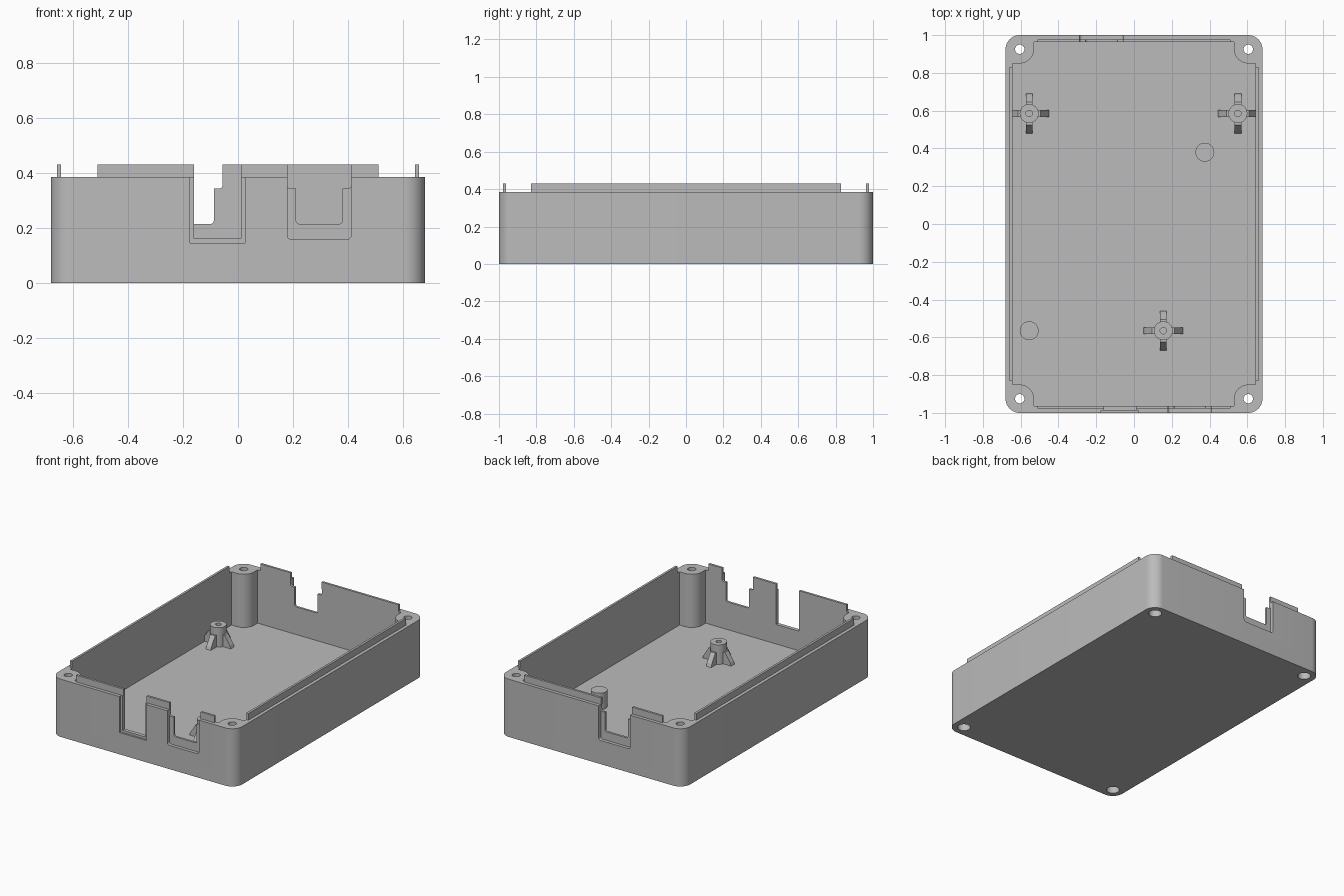
import bpy, bmesh
from math import sin, cos, pi, radians
from mathutils import Matrix, Vector

old = bpy.data.objects.get("Cube")
if old:
    bpy.data.objects.remove(old, do_unlink=True)

grey = bpy.data.materials.new("plain grey plastic")
grey.use_nodes = True
colour = (0.5, 0.5, 0.5, 1)
grey.diffuse_color = colour
grey.node_tree.nodes["Principled BSDF"].inputs["Base Color"].default_value = colour

HX, HY, TOP, LIP_TOP, FLOOR = 0.68, 1.0, 0.385, 0.43, 0.03
IX, IY = 0.643, 0.963          # inner wall faces
PX, PY, PR = 0.605, 0.925, 0.075   # corner posts


def arc(cx, cy, r, a0, a1, n=10):
    angles = [radians(a0 + (a1 - a0) * i / n) for i in range(n + 1)]
    return [(cx + r * cos(a), cy + r * sin(a)) for a in angles]


def rounded_rect(x0, x1, y0, y1, r):
    pts = []
    for cx, cy, a in ((x1 - r, y1 - r, 0), (x0 + r, y1 - r, 90),
                      (x0 + r, y0 + r, 180), (x1 - r, y0 + r, 270)):
        pts += arc(cx, cy, r, a, a + 90)
    return pts


def prism(name, pts, lo, hi, upright=False):
    """Extrude a profile along z, or along y when upright (profile in x, z)."""
    bm = bmesh.new()
    place = (lambda p, h: (p[0], h, p[1])) if upright else (lambda p, h: (p[0], p[1], h))
    face = bm.faces.new([bm.verts.new(place(p, lo)) for p in pts])
    new = bmesh.ops.extrude_face_region(bm, geom=[face])["geom"]
    shift = (0, hi - lo, 0) if upright else (0, 0, hi - lo)
    bmesh.ops.translate(bm, vec=shift, verts=[v for v in new if isinstance(v, bmesh.types.BMVert)])
    bmesh.ops.recalc_face_normals(bm, faces=bm.faces)
    mesh = bpy.data.meshes.new(name)
    bm.to_mesh(mesh)
    bm.free()
    mesh.materials.append(grey)
    obj = bpy.data.objects.new(name, mesh)
    bpy.context.collection.objects.link(obj)
    return obj


def rect(x0, x1, y0, y1):
    return [(x0, y0), (x1, y0), (x1, y1), (x0, y1)]


def disc(name, x, y, r, z0, z1):
    return prism(name, arc(x, y, r, 0, 360, 32)[:-1], z0, z1)


def cut(obj, cutters):
    """Subtract the cutters and bake the result."""
    for c in cutters:
        c.hide_render = True
        mod = obj.modifiers.new("cut", 'BOOLEAN')
        mod.operation, mod.solver, mod.object = 'DIFFERENCE', 'EXACT', c
    graph = bpy.context.evaluated_depsgraph_get()
    mesh = bpy.data.meshes.new_from_object(obj.evaluated_get(graph))
    obj.modifiers.clear()
    obj.data = mesh
    for c in cutters:
        bpy.data.objects.remove(c, do_unlink=True)


def smooth(obj):
    bpy.ops.object.select_all(action='DESELECT')
    obj.select_set(True)
    bpy.context.view_layer.objects.active = obj
    bpy.ops.object.shade_smooth_by_angle(angle=radians(30))


# Tray body: rounded block, hollowed around four rounded corner posts
body = prism("tray_body", rounded_rect(-HX, HX, -HY, HY, PR), 0, TOP)
cavity = []
for sx, sy in ((1, 1), (-1, 1), (-1, -1), (1, -1)):
    corner = [(IX, PY - PR)] + arc(PX, PY, PR, 270, 180) + [(PX - PR, IY)]
    corner = [(sx * x, sy * y) for x, y in corner]
    cavity += corner if sx * sy > 0 else corner[::-1]
cutters = [prism("cavity_cutter", cavity, FLOOR, 1)]

# Screw holes through the posts, wider from below
for sx in (1, -1):
    for sy in (1, -1):
        cutters.append(disc("screw_cutter", sx * PX, sy * PY, 0.025, -0.1, 1))
        cutters.append(disc("screw_head_cutter", sx * PX, sy * PY, 0.04, -0.1, 0.12))


# Connector notches: outer recess, narrow slot, wide upper slot
def socket_notch(cx, side):
    def slab(half, z, depth0, depth1, r):
        lo, hi = sorted((side * depth0, side * depth1))
        return prism("notch_cutter", rounded_rect(cx - half, cx + half, z, 0.6, r), lo, hi, True)
    return [slab(0.116, 0.158, 0.978, 1.1, 0.015),
            slab(0.084, 0.214, 0.9, 1.1, 0.012),
            slab(0.1155, 0.342, 0.9, 1.1, 0.012)]


cutters += socket_notch(0.295, -1) + socket_notch(-0.172, 1)
cutters.append(prism("port_cutter", rect(-0.16, 0.01, 0.16, 0.6), -1.1, -0.9, True))
cutters.append(prism("port_rim_cutter", rect(-0.175, 0.025, 0.145, 0.6), -1.1, -0.988, True))
cut(body, cutters)
smooth(body)

# Raised lip strips along the inner edge of the walls
for x0, x1 in ((-0.51, -0.16), (0.01, 0.18), (0.41, 0.51)):
    prism("front_lip", rect(x0, x1, -0.978, -IY), TOP, LIP_TOP)
for x0, x1 in ((-0.51, -0.288), (-0.057, 0.51)):
    prism("back_lip", rect(x0, x1, IY, 0.978), TOP, LIP_TOP)
prism("left_lip", rect(IX, 0.658, -0.83, 0.83), TOP, LIP_TOP)
prism("right_lip", rect(-0.658, -IX, -0.83, 0.83), TOP, LIP_TOP)

# Ribbed screw standoffs on the floor
rib_profile = [(0.04, FLOOR), (0.105, FLOOR), (0.098, 0.05), (0.06, 0.11), (0.04, 0.11)]
for x, y in ((-0.555, 0.585), (0.55, 0.585), (0.155, -0.565)):
    post = disc("standoff", x, y, 0.05, FLOOR - 0.01, 0.16)
    cut(post, [disc("pilot_cutter", x, y, 0.017, 0.05, 1)])
    smooth(post)
    for k in range(4):
        rib = prism("standoff_rib", rib_profile, -0.018, 0.018, True)
        rib.data.transform(Matrix.Translation(Vector((x, y, 0))) @ Matrix.Rotation(k * pi / 2, 4, 'Z'))

# Plain support pegs
for x, y in ((0.375, 0.38), (-0.555, -0.565)):
    smooth(disc("support_peg", x, y, 0.05, FLOOR - 0.01, 0.14))
